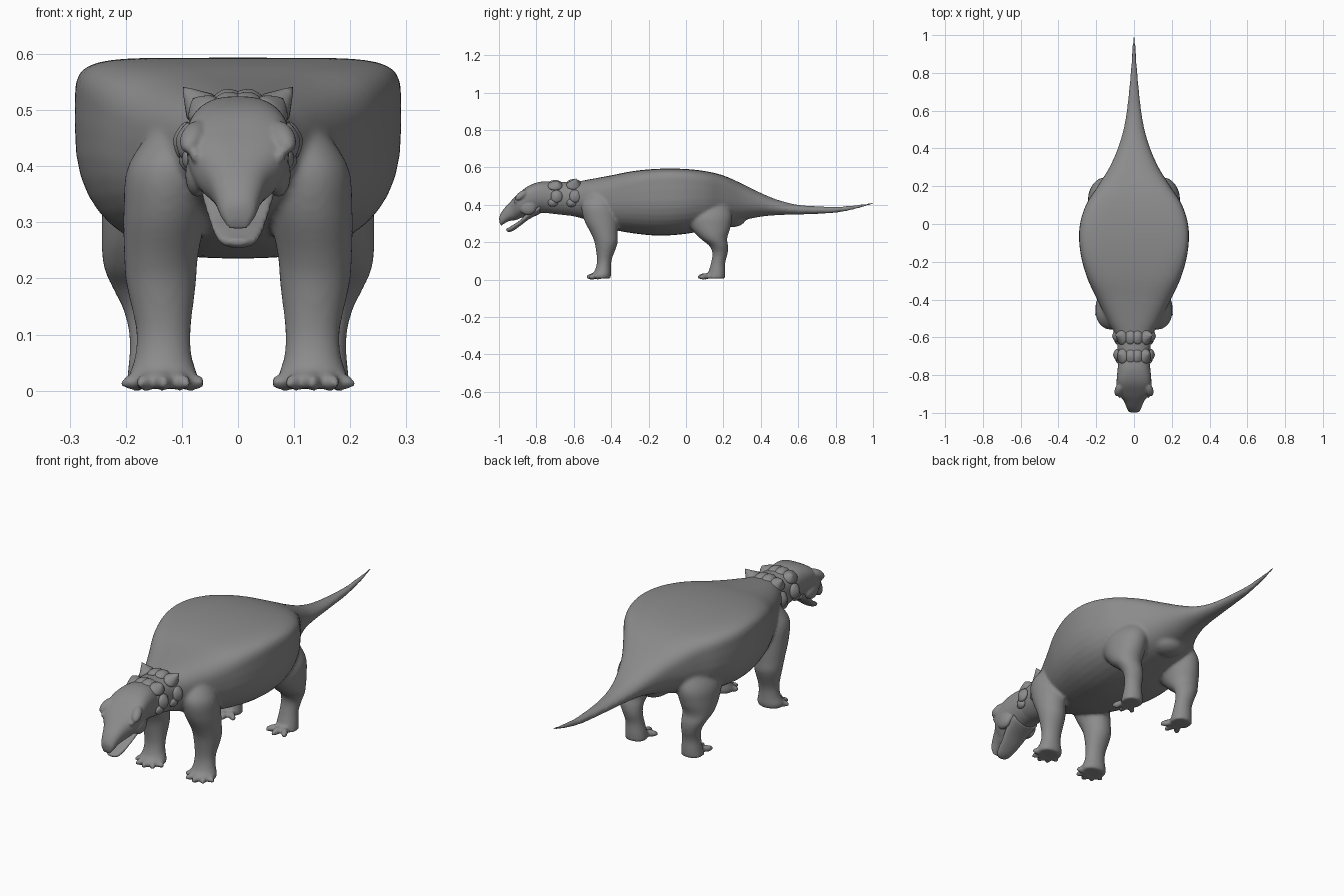
import bpy, bmesh
from math import sin, cos, pi, radians
from mathutils import Vector, Matrix

if "Cube" in bpy.data.objects:
    bpy.data.objects.remove(bpy.data.objects["Cube"])

skin = bpy.data.materials.new("grey skin")
skin.use_nodes = True
GREY = (0.26, 0.26, 0.26, 1)
skin.diffuse_color = GREY
skin.node_tree.nodes["Principled BSDF"].inputs["Base Color"].default_value = GREY
SIDES = 40


def power(v, n):
    return (1 if v > 0 else -1) * abs(v) ** (2 / n)


def section(row):
    """Squarish ring between a top and a bottom point on the middle plane."""
    yt, zt, yb, zb, w, n_top, n_bot, mid = row
    ring = []
    for i in range(SIDES):
        a = 2 * pi * i / SIDES
        n = n_top if sin(a) >= 0 else n_bot
        s = power(sin(a), n)
        f = mid + s * ((1 - mid) if s > 0 else mid)
        ring.append((w * power(cos(a), n), yb + (yt - yb) * f, zb + (zt - zb) * f))
    return ring


def limb(row):
    """Level oval ring."""
    x, y, z, rx, ry = row
    return [(x + rx * cos(2 * pi * i / SIDES), y + ry * sin(2 * pi * i / SIDES), z)
            for i in range(SIDES)]


def smooth_rows(rows, steps=5):
    """Smooth curve through the control rows."""
    out = []
    for k in range(len(rows) - 1):
        r = [rows[max(0, min(len(rows) - 1, k + d))] for d in (-1, 0, 1, 2)]
        for j in range(steps):
            t = j / steps
            out.append([b + t / 2 * (c - a + t * (2 * a - 5 * b + 4 * c - d
                        + t * (3 * (b - c) + d - a))) for a, b, c, d in zip(*r)])
    return out + [rows[-1]]


def loft(bm, rows, ring, flip=1):
    loops = []
    for row in smooth_rows(rows):
        loops.append([bm.verts.new((x * flip, y, z)) for x, y, z in ring(row)])
    for a, b in zip(loops, loops[1:]):
        for i in range(SIDES):
            j = (i + 1) % SIDES
            bm.faces.new((a[i], a[j], b[j], b[i]))
    bm.faces.new(loops[0])
    bm.faces.new(loops[-1])


def blob(bm, place, size, turn=0.0, tilt=0.0):
    m = (Matrix.Translation(place) @ Matrix.Rotation(turn, 4, "Z")
         @ Matrix.Rotation(tilt, 4, "X") @ Matrix.Diagonal((*size, 1)))
    bmesh.ops.create_uvsphere(bm, u_segments=20, v_segments=12, radius=1, matrix=m)


def finish(name, bm, voxel=0, rounds=4):
    bmesh.ops.recalc_face_normals(bm, faces=bm.faces)
    mesh = bpy.data.meshes.new(name)
    bm.to_mesh(mesh)
    bm.free()
    mesh.materials.append(skin)
    mesh.shade_smooth()
    ob = bpy.data.objects.new(name, mesh)
    bpy.context.collection.objects.link(ob)
    if voxel:
        rm = ob.modifiers.new("blend", "REMESH")
        rm.mode = "VOXEL"
        rm.voxel_size = voxel
        rm.use_smooth_shade = True
        sm = ob.modifiers.new("soften", "SMOOTH")
        sm.factor = 0.5
        sm.iterations = rounds
    return ob


# Trunk, neck and tail: y, top, bottom, half width, top and bottom squareness, widest level
trunk = [
    (-.80, .515, .365, .075, 2.3, 2, .55), (-.70, .522, .350, .085, 2.3, 2, .55),
    (-.60, .522, .338, .095, 2.4, 2, .55), (-.52, .535, .315, .135, 2.6, 2.2, .58),
    (-.40, .557, .270, .195, 3.2, 2.4, .62), (-.28, .580, .247, .250, 4.5, 2.5, .66),
    (-.15, .592, .235, .284, 6, 2.6, .68), (-.02, .592, .242, .289, 6, 2.6, .68),
    (.10, .580, .262, .255, 5, 2.5, .68), (.20, .556, .285, .192, 4, 2.4, .66),
    (.30, .512, .315, .130, 3, 2.2, .6), (.40, .463, .336, .086, 2.4, 2, .55),
    (.50, .423, .345, .056, 2, 2, .5), (.62, .397, .348, .036, 2, 2, .5),
    (.80, .390, .357, .018, 2, 2, .5), (.92, .400, .380, .010, 2, 2, .5),
    (1.004, .414, .404, .005, 2, 2, .5)]
body = bmesh.new()
loft(body, [(r[0], r[1], r[0], *r[2:]) for r in trunk], section)
blob(body, (0, .245, .325), (.075, .075, .045))

# Legs: x, y, z, radius across, radius along
front_leg = [
    (.10, -.46, .47, .05, .06), (.122, -.47, .40, .074, .088), (.130, -.455, .32, .074, .09),
    (.137, -.435, .24, .066, .070), (.137, -.427, .19, .062, .060), (.133, -.436, .11, .049, .040),
    (.133, -.442, .06, .051, .041), (.133, -.450, .025, .062, .050), (.133, -.452, .005, .058, .046)]
hind_leg = [
    (.12, .12, .44, .06, .09), (.150, .12, .35, .085, .125), (.163, .130, .28, .080, .108),
    (.170, .148, .22, .069, .072), (.165, .175, .18, .057, .050), (.156, .182, .14, .047, .041),
    (.150, .172, .09, .043, .038), (.148, .165, .04, .048, .045), (.148, .160, .005, .052, .048)]
for side in (1, -1):
    loft(body, front_leg, limb, side)
    loft(body, hind_leg, limb, side)
    # Toes fan forward from each foot
    for x, y, reach, fan in ((.133, -.455, .046, (-70, -35, 0, 35, 70)),
                             (.148, .145, .052, (-48, -8, 32))):
        for deg in fan:
            a = radians(deg)
            blob(body, (side * (x + reach * sin(a)), y - reach * cos(a), .017),
                 (.015, .036, .017), side * a, radians(8))
finish("body", body, .008, 5)

# Skull: wide brow narrowing to a downturned beak
head = bmesh.new()
loft(head, [
    (-.70, .520, -.70, .352, .078, 2.3, 2, .55), (-.77, .524, -.77, .355, .087, 2.6, 2, .55),
    (-.84, .502, -.83, .345, .092, 3, 2, .6), (-.90, .455, -.88, .330, .086, 3, 2, .62),
    (-.945, .410, -.91, .318, .057, 2.6, 2, .55), (-.98, .370, -.945, .313, .042, 2.4, 2.2, .5),
    (-.998, .335, -.978, .295, .031, 2.2, 2.2, .5), (-.997, .305, -.988, .284, .018, 2, 2, .5)],
    section)
for side in (1, -1):
    blob(head, (side * .080, -.878, .452), (.022, .042, .020), side * .35, radians(35))
    blob(head, (side * .072, -.845, .385), (.022, .045, .040))
    blob(head, (side * .076, -.908, .418), (.009, .013, .011))
finish("head", head, .005, 3)

# Lower jaw, slightly open
jaw = bmesh.new()
loft(jaw, [
    (-.78, .420, -.78, .352, .072, 2, 2, .5), (-.84, .365, -.84, .322, .064, 2.4, 2, .6),
    (-.89, .315, -.885, .288, .052, 3, 2, .7), (-.925, .292, -.918, .264, .043, 3, 2, .7),
    (-.95, .276, -.945, .254, .032, 3, 2, .6), (-.963, .270, -.960, .259, .014, 2, 2, .5)], section)
finish("lower_jaw", jaw, .005, 2)


def plate(bm, y, angle, radius, wide, long, rise, spike):
    """Oval armour plate on the neck, drawn up into a peak."""
    out = Vector((sin(angle), 0, cos(angle)))
    along = Vector((0, 1, 0))
    across = along.cross(out)
    made = bmesh.ops.create_uvsphere(bm, u_segments=20, v_segments=14, radius=1)
    for v in made["verts"]:
        u, w, n = v.co
        r = min(1, (u * u + w * w) ** .5)
        lift = n * rise + (spike * (1 - r) ** 1.5 if n > 0 else 0)
        # The peak leans toward the tail
        w += .35 * (1 - r) if n > 0 and spike > .01 else 0
        v.co = (Vector((0, y, .432)) + out * (radius + lift)
                + across * power(u, 2.3) * wide + along * w * long)


# Two half rings of neck armour
for name, y, radius, spike in (("front_neck_ring", -.70, .085, .012),
                               ("rear_neck_ring", -.60, .090, .034)):
    ring = bmesh.new()
    for side in (1, -1):
        plate(ring, y, side * radians(13), radius, .028, .037, .014, .004)
        plate(ring, y, side * radians(42), radius + .008, .032, .039, .015, spike)
        plate(ring, y + .008, side * radians(82), radius + .006, .034, .031, .015, .006)
        plate(ring, y - .012, side * radians(104), radius + .002, .022, .026, .012, .004)
    finish(name, ring)
